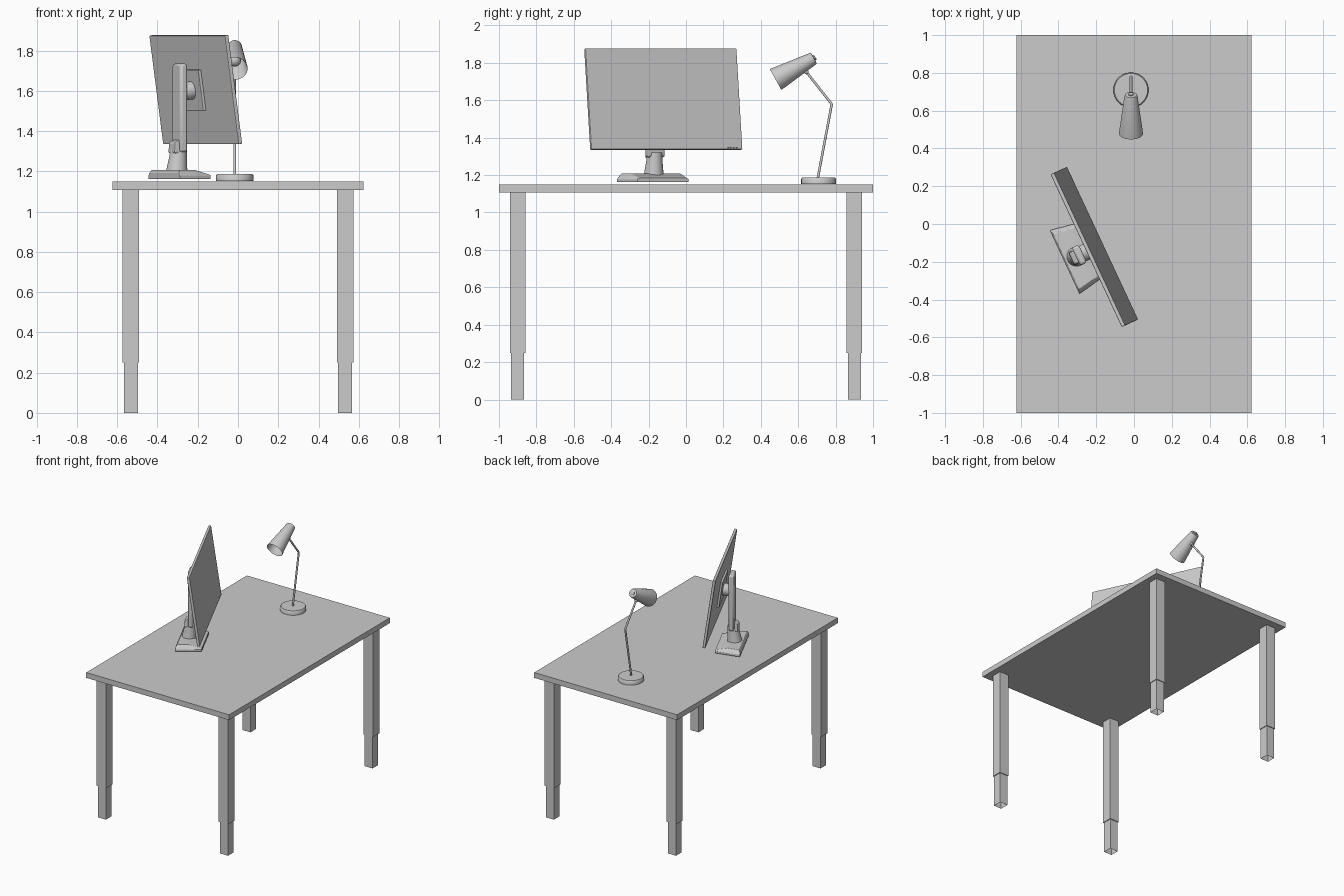
import bpy, bmesh, math
from mathutils import Matrix, Vector

if "Cube" in bpy.data.objects:
    bpy.data.objects.remove(bpy.data.objects["Cube"])

T, R = Matrix.Translation, Matrix.Rotation


def finish(name, bm, mat=None, bevel=0, smooth=False):
    bmesh.ops.recalc_face_normals(bm, faces=bm.faces)
    me = bpy.data.meshes.new(name)
    bm.to_mesh(me)
    bm.free()
    ob = bpy.data.objects.new(name, me)
    ob.matrix_world = mat or Matrix()
    bpy.context.collection.objects.link(ob)
    if bevel:
        b = ob.modifiers.new("bevel", 'BEVEL')
        b.width, b.segments, b.limit_method = bevel, 2, 'ANGLE'
    if smooth:
        bpy.context.view_layer.objects.active = ob
        ob.select_set(True)
        bpy.ops.object.shade_smooth_by_angle(angle=math.radians(40))
        ob.select_set(False)
    return ob


def loft(name, rings, mat=None, caps=(True, True), **kw):
    """Skin a list of equal-length point rings."""
    bm = bmesh.new()
    vs = [[bm.verts.new(p) for p in r] for r in rings]
    n = len(vs[0])
    for a, b in zip(vs, vs[1:]):
        for i in range(n):
            j = (i + 1) % n
            bm.faces.new((a[i], a[j], b[j], b[i]))
    if caps[0]:
        bm.faces.new(vs[0][::-1])
    if caps[1]:
        bm.faces.new(vs[-1])
    return finish(name, bm, mat, **kw)


def box(name, size, mat=None, **kw):
    bm = bmesh.new()
    bmesh.ops.create_cube(bm, size=1, matrix=Matrix.Diagonal((*size, 1)))
    return finish(name, bm, mat, **kw)


def circle(r, z, x=0, y=0, n=32):
    return [(x + r * math.cos(k * math.tau / n), y + r * math.sin(k * math.tau / n), z) for k in range(n)]


def lathe(name, profile, mat=None, caps=(True, True)):
    return loft(name, [circle(r, z) for r, z in profile], mat, caps, smooth=True)


def ball(name, r, mat):
    bm = bmesh.new()
    bmesh.ops.create_uvsphere(bm, u_segments=24, v_segments=12, radius=r)
    return finish(name, bm, mat, smooth=True)


def square(h, z):
    return [(-h, -h, z), (h, -h, z), (h, h, z), (-h, h, z)]


# Desk: top and four stepped legs, open underneath
box("desk_top", (1.245, 2.0, 0.042), T((0, 0, 1.129)))
for sx, fx in ((-1, "left"), (1, "right")):
    for sy, fy in ((-1, "front"), (1, "back")):
        loft(f"{fy}_{fx}_leg",
             [square(0.035, 0), square(0.035, 0.25), square(0.041, 0.25), square(0.041, 1.11)],
             T((sx * 0.532, sy * 0.9, 0)), caps=(False, True))

# Monitor frame: local x is the screen direction, origin under the column
M = T((-0.289, -0.165, 0)) @ R(math.radians(25), 4, 'Z')


# Stand foot: tapered wedge, sloping down to the front
def foot_section(x, half, inset, top):
    return [(x, -half, 1.162), (x, half, 1.162), (x, half, 1.18),
            (x, half - inset, top), (x, -half + inset, top), (x, -half, 1.18)]


loft("monitor_foot", [foot_section(-0.087, 0.185, 0.012, 1.192), foot_section(-0.078, 0.184, 0.022, 1.208),
                      foot_section(0.01, 0.168, 0.022, 1.208), foot_section(0.10, 0.15, 0.012, 1.184)],
     M, bevel=0.003)

# Neck, column and the bracket joining them
loft("monitor_neck", [circle(0.053, 1.2, -0.017), circle(0.05, 1.225, -0.015),
                      circle(0.044, 1.27, -0.01), circle(0.04, 1.32, -0.006)], M, smooth=True)
loft("column_bracket", [[(-0.048, -0.04, 1.29), (0.0, -0.04, 1.29), (0.0, 0.04, 1.29), (-0.048, 0.04, 1.29)],
                        [(-0.045, -0.035, 1.345), (0.0, -0.035, 1.365), (0.0, 0.035, 1.365), (-0.045, 0.035, 1.345)]],
     M, bevel=0.008)
box("monitor_column", (0.04, 0.105, 0.44), M @ T((0, 0, 1.515)), bevel=0.012, smooth=True)

# Tilted panel with mounting plate, pivot and buttons
P = M @ T((0.09, 0.006, 1.606)) @ R(math.radians(-8), 4, 'Y')
box("monitor_panel", (0.021, 0.892, 0.546), P, bevel=0.005)
box("mounting_plate", (0.016, 0.22, 0.205), P @ T((-0.018, -0.004, 0)), bevel=0.003)
lathe("tilt_pivot", [(0.04, -0.03), (0.045, -0.02), (0.045, 0.03)],
      P @ T((-0.05, -0.006, 0)) @ R(math.pi / 2, 4, 'Y'))
for i in range(4):
    box(f"panel_button_{i + 1}", (0.003, 0.008, 0.004), P @ T((0.0105, 0.36 + i * 0.017, -0.262)))

# Lamp base and bent stem
LX = -0.016
lathe("lamp_base", [(0.093, 1.153), (0.093, 1.18), (0.088, 1.186)], T((LX, 0.709, 0)))
curve = bpy.data.curves.new("lamp_stem", 'CURVE')
curve.dimensions, curve.bevel_depth, curve.bevel_resolution = '3D', 0.007, 3
curve.use_fill_caps = True
path = [(0.704, 1.18), (0.776, 1.562), (0.779, 1.577), (0.771, 1.59), (0.633, 1.765)]
sp = curve.splines.new('POLY')
sp.points.add(len(path) - 1)
for p, (y, z) in zip(sp.points, path):
    p.co = (LX, y, z, 1)
bpy.context.collection.objects.link(bpy.data.objects.new("lamp_stem", curve))

# Lamp shade: hollow cone with end cap; local z runs from the mouth to the cap
axis = Vector((0, 0.206, 0.115))
S = T((LX, 0.479, 1.711)) @ axis.to_track_quat('Z', 'Y').to_matrix().to_4x4()
lathe("lamp_shade", [(0.028, 0.218), (0.061, 0.003), (0.064, 0.0), (0.035, 0.225),
                     (0.031, 0.234), (0.016, 0.236)], S)
lathe("shade_cap", [(0.014, 0.23), (0.014, 0.242), (0.01, 0.244)], S)
lathe("bulb_socket", [(0.018, 0.12), (0.018, 0.22)], S)
ball("lamp_bulb", 0.032, S @ T((0, 0, 0.085)))
ball("shade_joint", 0.012, T((LX, 0.644, 1.751)))
